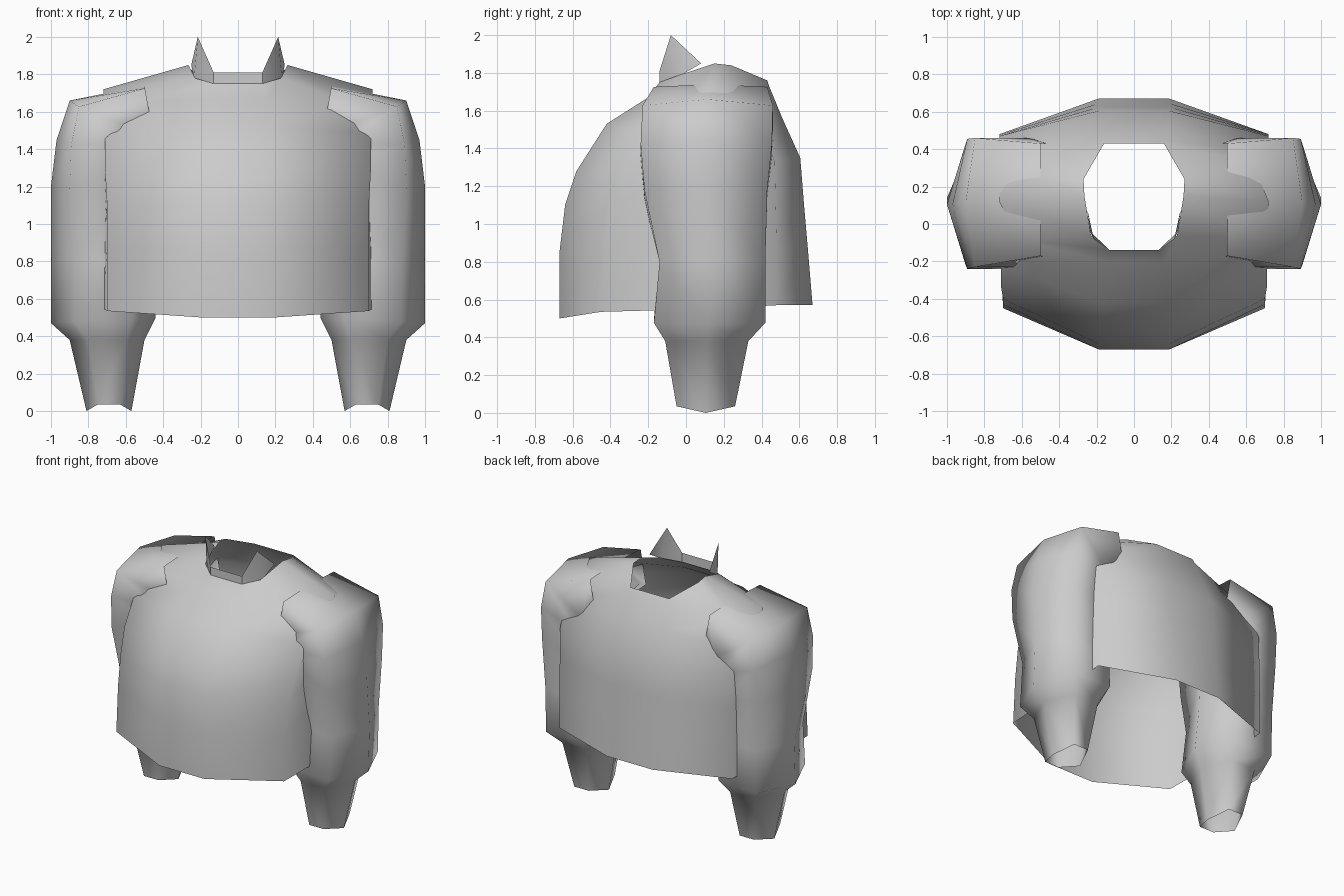
import bpy
from mathutils import Vector

cube = bpy.data.objects.get("Cube")
if cube:
    bpy.data.objects.remove(cube, do_unlink=True)

cloth = bpy.data.materials.new("grey_cloth")
cloth.use_nodes = True
grey = (0.6, 0.6, 0.6, 1)
cloth.diffuse_color = grey
cloth.node_tree.nodes["Principled BSDF"].inputs["Base Color"].default_value = grey


def make(name, verts, faces):
    mesh = bpy.data.meshes.new(name)
    mesh.from_pydata(verts, [], faces)
    mesh.materials.append(cloth)
    mesh.shade_smooth()
    obj = bpy.data.objects.new(name, mesh)
    bpy.context.collection.objects.link(obj)
    return obj


def loft(name, rings):
    """Open tube through closed rings of equal length."""
    n = len(rings[0])
    faces = [(r * n + i, r * n + (i + 1) % n, (r + 1) * n + (i + 1) % n, (r + 1) * n + i)
             for r in range(len(rings) - 1) for i in range(n)]
    return make(name, [p for ring in rings for p in ring], faces)


def mirrored(half):
    """Full ring from its left half, listed front to back."""
    return half + [(-x, y, z) for x, y, z in reversed(half)]


# Torso shell, open at the hem and the neck: front, front corner, side, back corner, back
torso = [
    [(.19, -.67, .50), (.70, -.45, .535), (.725, .1, .55), (.72, .48, .57), (.19, .67, .57)],
    [(.19, -.67, .85), (.70, -.43, .87), (.72, .1, .87), (.72, .48, .87), (.19, .645, .87)],
    [(.19, -.64, 1.10), (.70, -.40, 1.10), (.71, .1, 1.1), (.72, .475, 1.1), (.19, .625, 1.1)],
    [(.19, -.58, 1.28), (.71, -.34, 1.28), (.71, .1, 1.3), (.72, .47, 1.33), (.19, .605, 1.35)],
    [(.18, -.42, 1.53), (.71, -.22, 1.48), (.72, .1, 1.6), (.71, .40, 1.52), (.18, .51, 1.56)],
    [(.16, -.20, 1.67), (.62, -.08, 1.64), (.72, .12, 1.72), (.64, .32, 1.66), (.17, .44, 1.73)],
    [(.13, -.14, 1.75), (.23, -.06, 1.78), (.265, .15, 1.85), (.27, .24, 1.84), (.16, .43, 1.76)],
]
loft("jacket_torso", [mirrored(half) for half in torso])


# Sleeves: hexagonal rings between an outer and an inner (x, z) point
def sleeve_ring(side, outer, inner, y0, y1, k, drop=0):
    o, i = Vector((outer[0], 0, outer[1])), Vector((inner[0], 0, inner[1]))
    steps = [(0, .5), ((1 - k) / 2, 0), ((1 + k) / 2, 0), (1, .5), ((1 + k) / 2, 1), ((1 - k) / 2, 1)]
    ring = []
    for t, s in steps:
        p = o.lerp(i, t)
        ring.append((side * p.x, y0 + (y1 - y0) * s, p.z + (drop if s != .5 else 0)))
    return ring


sleeve = [
    ((.81, 0), (.57, 0), -.05, .26, .5, .035),
    ((.90, .38), (.50, .38), -.11, .33, .5),
    ((1, .47), (.44, .50), -.17, .42, .55),
    ((1, .80), (.46, .80), -.14, .42, .55),
    ((1, 1.20), (.50, 1.1), -.22, .43, .6),
    ((.97, 1.45), (.52, 1.3), -.24, .455, .65),
    ((.90, 1.66), (.50, 1.4), -.23, .46, .75),
    ((.50, 1.74), (.45, 1.46), -.17, .43, .9),
]
for side, label in ((1, "left"), (-1, "right")):
    loft(label + "_sleeve", [sleeve_ring(side, *row) for row in sleeve])

    # Pointed collar flap
    collar = [(.13, -.14, 1.74), (.13, -.14, 1.81), (.215, -.08, 2.0),
              (.25, .08, 1.85), (.235, -.04, 1.78)]
    make(label + "_collar", [(side * x, y, z) for x, y, z in collar],
         [(0, 1, 4), (1, 2, 4), (2, 3, 4)])

# Upright band across the throat
make("collar_stand", [(-.13, -.14, 1.74), (.13, -.14, 1.74), (.13, -.14, 1.81), (-.13, -.14, 1.81)],
     [(0, 1, 2, 3)])
